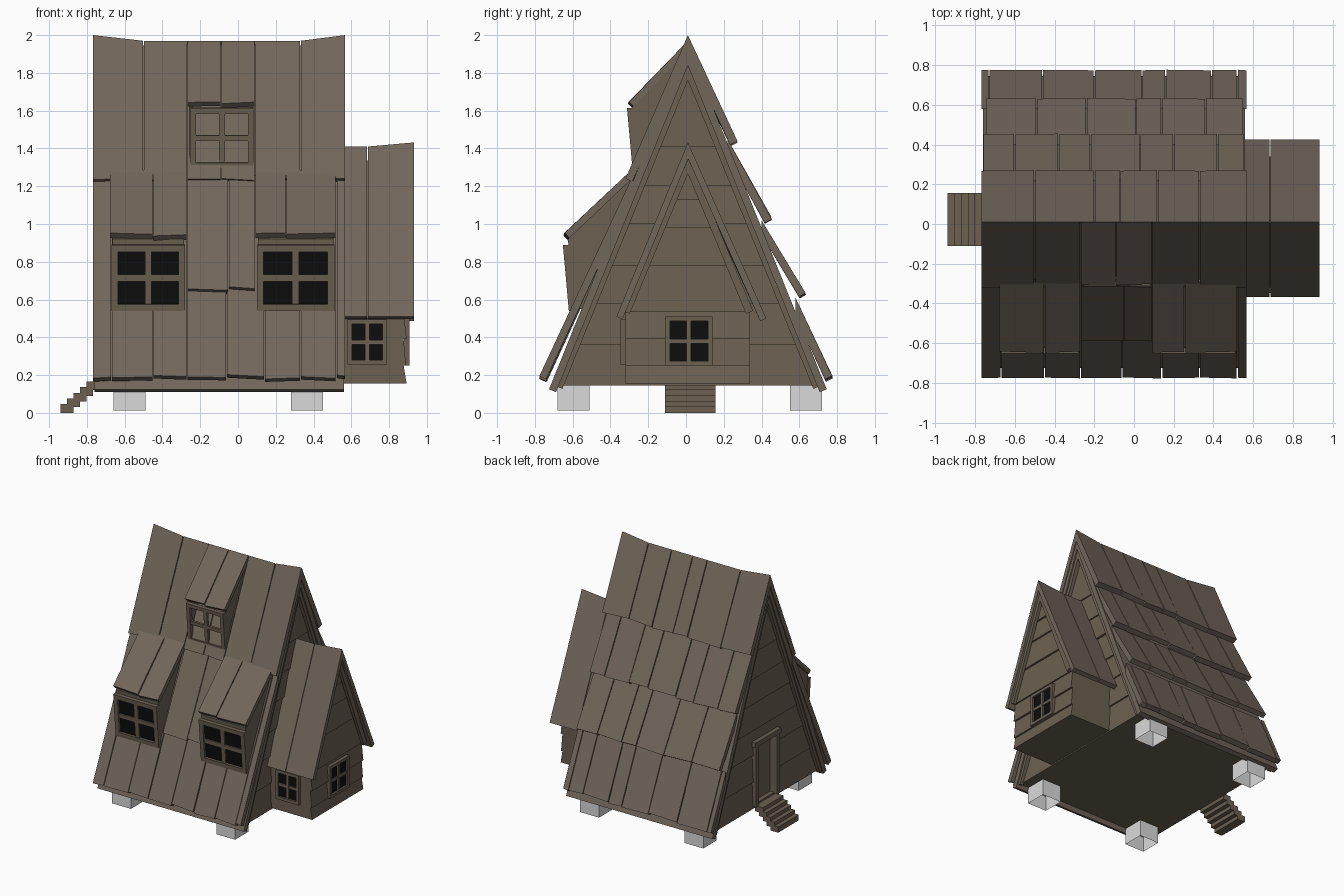
import bpy, bmesh, math, random
from mathutils import Vector, Matrix

if "Cube" in bpy.data.objects:
    bpy.data.objects.remove(bpy.data.objects["Cube"])

random.seed(4)


def mat(name, col):
    m = bpy.data.materials.new(name)
    m.diffuse_color = (*col, 1)
    m.use_nodes = True
    m.node_tree.nodes["Principled BSDF"].inputs["Base Color"].default_value = m.diffuse_color
    return m


ROOF = mat("roof wood", (0.165, 0.132, 0.102))
WALL = mat("wall wood", (0.150, 0.118, 0.083))
GLASS = mat("black glass", (0.004, 0.004, 0.004))
STONE = mat("pale stone", (0.70, 0.70, 0.70))


def finish(name, bm, *mats):
    bmesh.ops.recalc_face_normals(bm, faces=bm.faces)
    me = bpy.data.meshes.new(name)
    bm.to_mesh(me)
    bm.free()
    for m in mats:
        me.materials.append(m)
    ob = bpy.data.objects.new(name, me)
    bpy.context.collection.objects.link(ob)
    return ob


def loft(name, q0, q1, m):
    """Solid between two matching polygons."""
    bm = bmesh.new()
    a = [bm.verts.new(p) for p in q0]
    b = [bm.verts.new(p) for p in q1]
    n = len(a)
    bm.faces.new(a)
    bm.faces.new(b)
    for i in range(n):
        bm.faces.new((a[i], a[(i + 1) % n], b[(i + 1) % n], b[i]))
    return finish(name, bm, m)


def box(name, x0, x1, y0, y1, z0, z1, m):
    q = [(x0, y0), (x1, y0), (x1, y1), (x0, y1)]
    return loft(name, [(*p, z0) for p in q], [(*p, z1) for p in q], m)


def prism(name, x0, x1, prof, m):
    """(y, z) profile pulled along x."""
    return loft(name, [(x0, *p) for p in prof], [(x1, *p) for p in prof], m)


def board(name, x0, x1, a, b, t, m=ROOF, lift=(0, 0), skew=0):
    """Sloped plank from upper edge a to lower edge b, both (y, z)."""
    a, b = Vector(a), Vector(b)
    d = (b - a).normalized()
    n = Vector((d.y, -d.x))
    if n.y > 0:
        n = -n
    ai = a - Vector((0, t / abs(n.y)))    # plumb cut at the top
    bi = b + n * t                        # square cut at the tip
    ends = []
    for x, l, s in ((x0, lift[0], skew), (x1, lift[1], -skew)):
        e = d * s
        ends.append([(x, a.x, a.y + l), (x, b.x + e.x, b.y + e.y),
                     (x, bi.x + e.x, bi.y + e.y), (x, ai.x, ai.y + l)])
    return loft(name, ends[0], ends[1], m)


def row(name, xs, a, b, t=0.04, lift=0.0):
    """Row of planks with narrow gaps and slightly uneven tips."""
    k = len(xs) - 2
    for i, (x0, x1) in enumerate(zip(xs, xs[1:])):
        j = random.uniform(-0.008, 0.008)
        board(f"{name}_{i}", x0 + 0.003, x1 - 0.003, a, (b[0], b[1] + j),
              t + random.uniform(-0.004, 0.004),
              lift=(lift if i == 0 else 0, lift if i == k else 0),
              skew=random.uniform(-0.006, 0.006))


def courses(name, x0, x1, zs, width, flare):
    """Stack of wall boards, each leaning out at its lower edge."""
    obs = []
    for i, (z0, z1) in enumerate(zip(zs, zs[1:])):
        rings = []
        for z, f in ((z0, flare + random.uniform(-.004, .004)), (z1, 0)):
            l, r = width(z)
            rings.append([(x0 - f, l, z), (x1 + f, l, z), (x1 + f, r, z), (x0 - f, r, z)])
        obs.append(loft(f"{name}_{i}", rings[0], rings[1], WALL))
    return obs


def window(name, c, u, n, w, h, glass=True, fr=0.03, depth=0.03):
    """Four-pane window; c centre, u sideways, n outward."""
    u, n = Vector(u).normalized(), Vector(n).normalized()
    v = n.cross(u)
    M = Matrix.Translation(c) @ Matrix((u, v, n)).transposed().to_4x4()
    bm = bmesh.new()

    def part(px, py, sx, sy, sz, pz=0, mi=0):
        r = bmesh.ops.create_cube(bm, size=1, matrix=M @ Matrix.Translation((px, py, pz))
                                  @ Matrix.Diagonal((sx, sy, sz, 1)))
        for f in {f for vv in r["verts"] for f in vv.link_faces}:
            f.material_index = mi
    for s in (-1, 1):
        part(s * (w - fr) / 2, 0, fr, h, depth)
        part(0, s * (h - fr) / 2, w - 2 * fr, fr, depth)
    part(0, 0, fr, h - 2 * fr, depth * 0.7)
    part(0, 0, w - 2 * fr, fr, depth * 0.6)
    if glass:
        part(0, 0, w - fr, h - fr, 0.008, -0.004, 1)
    finish(name, bm, WALL, GLASS)


# Roof decks and barge boards, front (-1) and back (+1)
for s, nm in ((-1, "front"), (1, "back")):
    eave = (0.01 + s * 0.735, 0.125)
    board(nm + "_roof_deck", -0.76, 0.56, (0.01, 1.945), eave, 0.04)
    for x0 in (-0.75, 0.52):
        board(nm + "_barge_board", x0, x0 + 0.03, (0.01, 1.92), (0.01 + s * 0.72, 0.15), 0.06, WALL)

# Back shingles, lowest row first
row("back_row_4", [-.77, -.73, -.46, -.2, .04, .16, .39, .52, .57], (.58, .61), (.775, .19))
row("back_row_3", [-.745, -.49, -.24, .01, .14, .36, .55], (.40, 1.02), (.632, .63))
row("back_row_2", [-.76, -.6, -.38, -.22, .03, .2, .42, .555], (.22, 1.45), (.452, 1.03))
row("back_row_1", [-.77, -.5, -.2, -.07, .12, .33, .57], (.01, 1.97), (.27, 1.44), 0.04, 0.03)

# Front planks
row("front_row_3", [-.77, -.67, -.45, -.27, -.06, .14, .33, .52, .57], (-.28, 1.26), (-.775, .19))
row("front_row_2", [-.27, -.05, .09], (-.27, 1.31), (-.588, .66), 0.05)
row("front_row_1", [-.77, -.5, -.27, -.09, .09, .33, .57], (.01, 1.97), (-.318, 1.24), 0.04, 0.03)

# Main walls
main = courses("main_wall", -0.715, 0.515, [.145, .36, .58, .78, 1.0, 1.2, 1.41, 1.84],
               lambda z: (0.01 - (1.86 - z) * 0.408, 0.01 + (1.86 - z) * 0.408), 0.014)

# Door opening, leaf and frame
cut = box("door_cutter", -0.85, -0.66, -0.10, 0.13, 0.175, 0.65, WALL)
cut.hide_render = True
cut.hide_viewport = True
for ob in main[:3]:
    md = ob.modifiers.new("opening", "BOOLEAN")
    md.operation, md.object, md.solver = "DIFFERENCE", cut, "EXACT"
box("door_leaf", -0.69, -0.655, -0.10, 0.13, 0.175, 0.65, WALL)
for y in (-0.14, 0.13):
    box("door_post", -0.75, -0.70, y, y + 0.04, 0.16, 0.65, WALL)
box("door_head", -0.755, -0.70, -0.15, 0.18, 0.65, 0.69, WALL)

# Side annex: walls, roof, windows


def annex_width(z):
    h = min(0.33, (1.35 - z) * 0.405)
    return 0.01 - h, 0.01 + h


courses("annex_wall", 0.50, 0.877, [.155, .25, .39, .535, .78, .98, 1.13, 1.335], annex_width, 0.012)
for s, e, nm in ((-1, (-.368, .51), "front"), (1, (.425, .50), "back")):
    board(nm + "_annex_roof_inner", .52, .683, (.01, 1.41), e, 0.035)
    board(nm + "_annex_roof_outer", .687, .933, (.01, 1.41), e, 0.035, lift=(0, .022))
    board(nm + "_annex_rafter", .89, .915, (.01, 1.37), (.01 + s * .345, .54), 0.04, WALL)
window("annex_front_window", (.685, -.332, .375), (1, 0, 0), (0, -1, 0), .21, .24, fr=.024)
window("annex_side_window", (.893, .015, .38), (0, 1, 0), (1, 0, 0), .25, .26, fr=.024)

# Lower dormers
tilt = Vector((0, -1, -0.09))
for x0, x1, xm, nm in ((-.68, -.27, -.45, "left"), (.09, .52, .255, "right")):
    prism(nm + "_dormer_body", x0 + .015, x1 - .015,
          [(-.625, .92), (-.597, .55), (-.50, .55), (-.24, 1.22), (-.30, 1.235)], WALL)
    row(nm + "_dormer_roof", [x0, xm, x1], (-.29, 1.285), (-.645, .945), 0.035)
    window(nm + "_dormer_window", ((x0 + x1) / 2, -.618, .715), (1, 0, 0), tilt,
           x1 - x0 - .02, .35, fr=.036, depth=.036)

# Upper dormer: cheeks and an open window frame
for x in (-.26, .06):
    prism("upper_dormer_cheek", x, x + .02,
          [(-.285, 1.62), (-.265, 1.28), (-.2, 1.28), (.0, 1.85), (-.0, 1.92)], WALL)
row("upper_dormer_roof", [-.27, -.09, .09], (.005, 1.965), (-.305, 1.645), 0.03)
window("upper_dormer_window", (-.085, -.283, 1.455), (1, 0, 0), tilt, .335, .32, False)

# Steps up to the door
for i in range(5):
    x, z = -0.94 + i * 0.0345, i * 0.03
    box(f"step_{i}", x, x + 0.07, -0.11, 0.155, z, z + 0.046, WALL)

# Hollow foundation blocks, open underneath
for x in (-.575, .365):
    for y in (-.595, .635):
        bm = bmesh.new()
        bmesh.ops.create_cube(bm, size=1, matrix=Matrix.Translation((x, y, .08))
                              @ Matrix.Diagonal((.17, .17, .135, 1)))
        bm.normal_update()
        bmesh.ops.delete(bm, geom=[f for f in bm.faces if f.normal.z < -.5], context="FACES")
        finish("foundation_block", bm, STONE)
